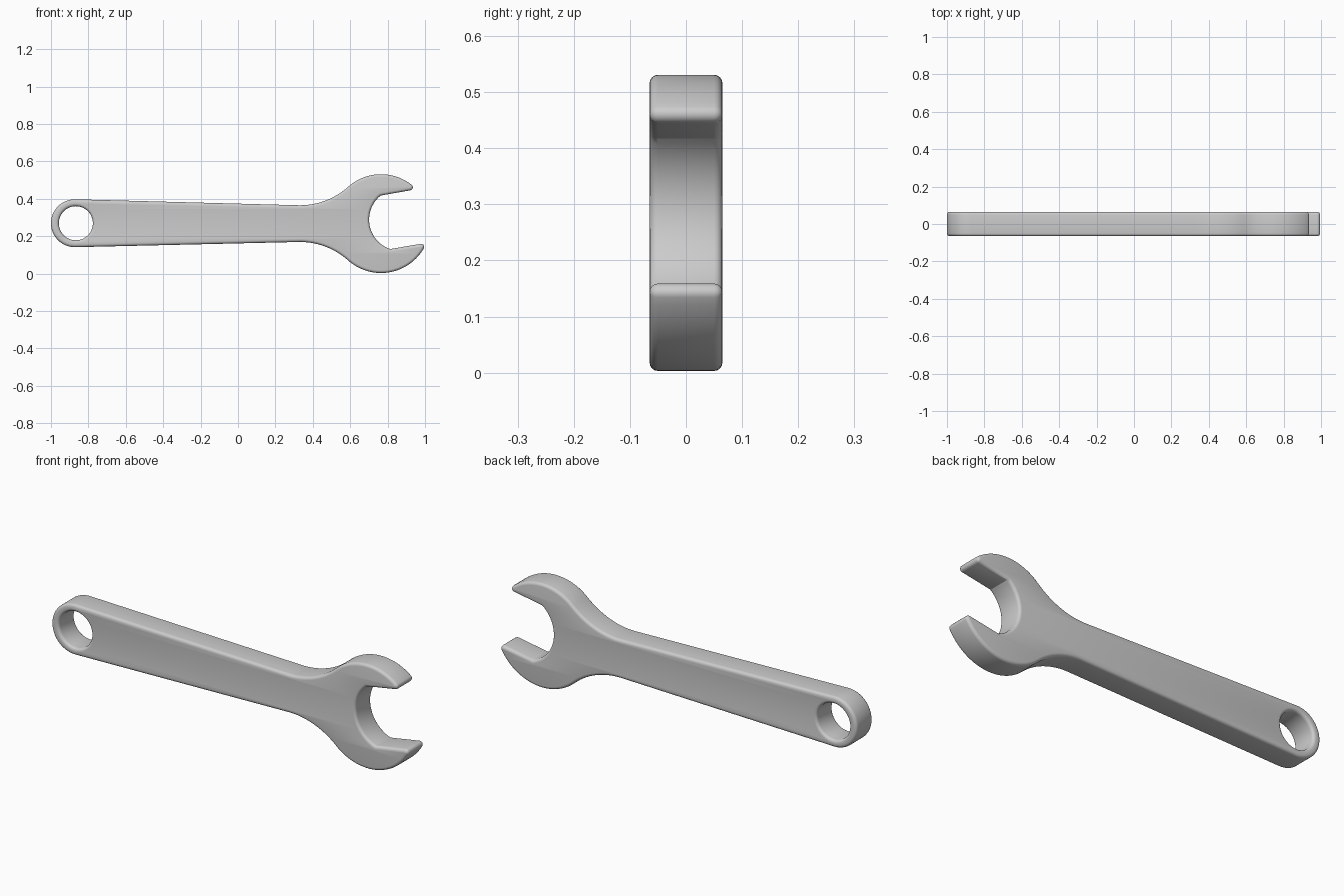
import bpy, bmesh
from math import cos, sin, radians, degrees, atan2, sqrt
from mathutils import Vector

if "Cube" in bpy.data.objects:
    bpy.data.objects.remove(bpy.data.objects["Cube"])

HALF_THICK, BEVEL = 0.065, 0.015
MID_Z = 0.267


def arc(c, r, a0, a1, n):
    """Points on a circle from angle a0 to a1 in degrees."""
    return [(c[0] + r * cos(radians(a0 + (a1 - a0) * i / n)),
             c[1] + r * sin(radians(a0 + (a1 - a0) * i / n))) for i in range(n + 1)]


def angle(v):
    return degrees(atan2(v[1], v[0]))


# Head, neck fillet and jaw measurements
head, head_r = Vector((0.765, MID_Z)), 0.264
neck_x, neck_half = 0.33, 0.098
dx = head.x - neck_x
fillet_r = (dx**2 + neck_half**2 - head_r**2) / (2 * (head_r - neck_half))
fillet_a = degrees(atan2(neck_half + fillet_r, dx))
tilt = 10
jaw_dir = Vector((cos(radians(tilt)), sin(radians(tilt))))
jaw_low, jaw_up = Vector((0.813, 0.130)), Vector((0.763, 0.417))
jaw_c, jaw_r = Vector((0.867, 0.288)), 0.166
tip_r = 0.0165


def tip_centre(start, side):
    """Centre of the small round between a jaw flat and the head circle."""
    p = start + side * tip_r * Vector((-jaw_dir.y, jaw_dir.x)) - head
    b = p.dot(jaw_dir)
    s = -b + sqrt(b * b - p.length_squared + (head_r - tip_r)**2)
    return head + p + jaw_dir * s


low_tip, up_tip = tip_centre(jaw_low, -1), tip_centre(jaw_up, 1)
low_a, up_a = angle(low_tip - head), angle(up_tip - head)

# Outline, counter-clockwise from the top of the rounded handle end
outline = (
    arc((-0.872, 0.269), 0.128, 89, 271, 40)
    + arc((neck_x, MID_Z - neck_half - fillet_r), fillet_r, 90, fillet_a, 14)
    + arc(head, head_r, 180 + fillet_a, 360 + low_a, 28)[1:]
    + arc(low_tip, tip_r, low_a, 90 + tilt, 8)[1:]
    + arc(jaw_c, jaw_r, 360 + angle(jaw_low - jaw_c), angle(jaw_up - jaw_c), 26)
    + arc(up_tip, tip_r, tilt - 90, up_a, 8)
    + arc(head, head_r, up_a, 180 - fillet_a, 24)[1:]
    + arc((neck_x, MID_Z + neck_half + fillet_r), fillet_r, -fillet_a, -90, 14)[1:]
)
hole = arc((-0.867, 0.269), 0.091, 360, 0, 48)[:-1]

# Flat profile with rounded edges
curve = bpy.data.curves.new("wrench", 'CURVE')
curve.dimensions = '2D'
curve.fill_mode = 'BOTH'
curve.extrude = HALF_THICK - BEVEL
curve.bevel_depth = BEVEL
curve.bevel_resolution = 3
curve.offset = -BEVEL
for pts in (outline, hole):
    spline = curve.splines.new('POLY')
    spline.points.add(len(pts) - 1)
    for sp, (x, z) in zip(spline.points, pts):
        sp.co = (x, z, 0, 1)
    spline.use_cyclic_u = True

wrench = bpy.data.objects.new("wrench", curve)
bpy.context.collection.objects.link(wrench)
wrench.rotation_euler = (radians(90), 0, 0)
bpy.context.view_layer.objects.active = wrench
wrench.select_set(True)
bpy.ops.object.convert(target='MESH')
wrench = bpy.context.object
wrench.name = "wrench"

# Weld the caps to the sides and smooth the rounded edges
bm = bmesh.new()
bm.from_mesh(wrench.data)
bmesh.ops.remove_doubles(bm, verts=bm.verts, dist=0.0002)
bmesh.ops.recalc_face_normals(bm, faces=bm.faces)
bm.to_mesh(wrench.data)
bm.free()
bpy.ops.object.transform_apply(location=False, rotation=True, scale=False)
bpy.ops.object.shade_smooth_by_angle(angle=radians(30))
